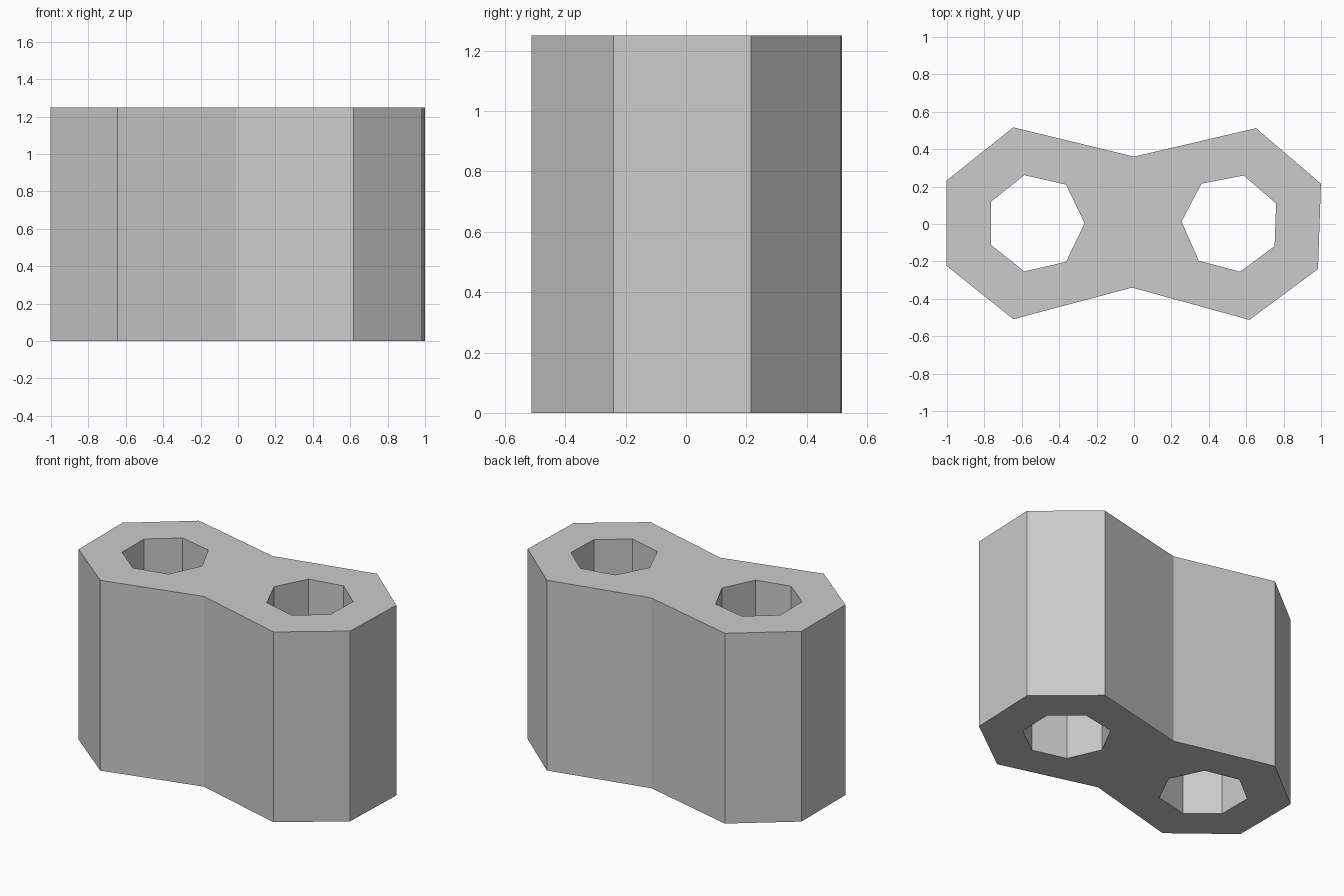
import bpy, bmesh
from math import cos, sin, radians, tau

if "Cube" in bpy.data.objects:
    bpy.data.objects.remove(bpy.data.objects["Cube"])

HEIGHT = 1.25
BOSS_R, HOLE_R = 0.526, 0.264
SIDES = 7
LEFT = (-0.528, 0.004, 0.0)              # centre x, y and first-corner angle
RIGHT = (0.518, 0.004, radians(178))


def heptagon(x, y, start, radius):
    return [(x + radius * cos(start + tau * k / SIDES),
             y + radius * sin(start + tau * k / SIDES)) for k in range(SIDES)]


# Outline: outer corners of each boss, joined through the waist points
outline = (heptagon(*LEFT, BOSS_R)[2:6] + [(-0.01, -0.34)]
           + heptagon(*RIGHT, BOSS_R)[2:6] + [(0.0, 0.36)])
loops = [outline, heptagon(*LEFT, HOLE_R), heptagon(*RIGHT, HOLE_R)]

# Fill the profile around both holes
bm = bmesh.new()
edges = []
for loop in loops:
    verts = [bm.verts.new((x, y, 0)) for x, y in loop]
    edges += [bm.edges.new((a, b)) for a, b in zip(verts, verts[1:] + verts[:1])]
bmesh.ops.triangle_fill(bm, edges=edges, use_beauty=True, normal=(0, 0, -1))

# Raise it into a solid, keeping the bottom face
result = bmesh.ops.extrude_face_region(bm, geom=bm.faces[:], use_keep_orig=True)
top = [g for g in result["geom"] if isinstance(g, bmesh.types.BMVert)]
bmesh.ops.translate(bm, verts=top, vec=(0, 0, HEIGHT))
bmesh.ops.recalc_face_normals(bm, faces=bm.faces[:])

mesh = bpy.data.meshes.new("double_hole_link")
bm.to_mesh(mesh)
bm.free()
link = bpy.data.objects.new("double_hole_link", mesh)
bpy.context.collection.objects.link(link)
